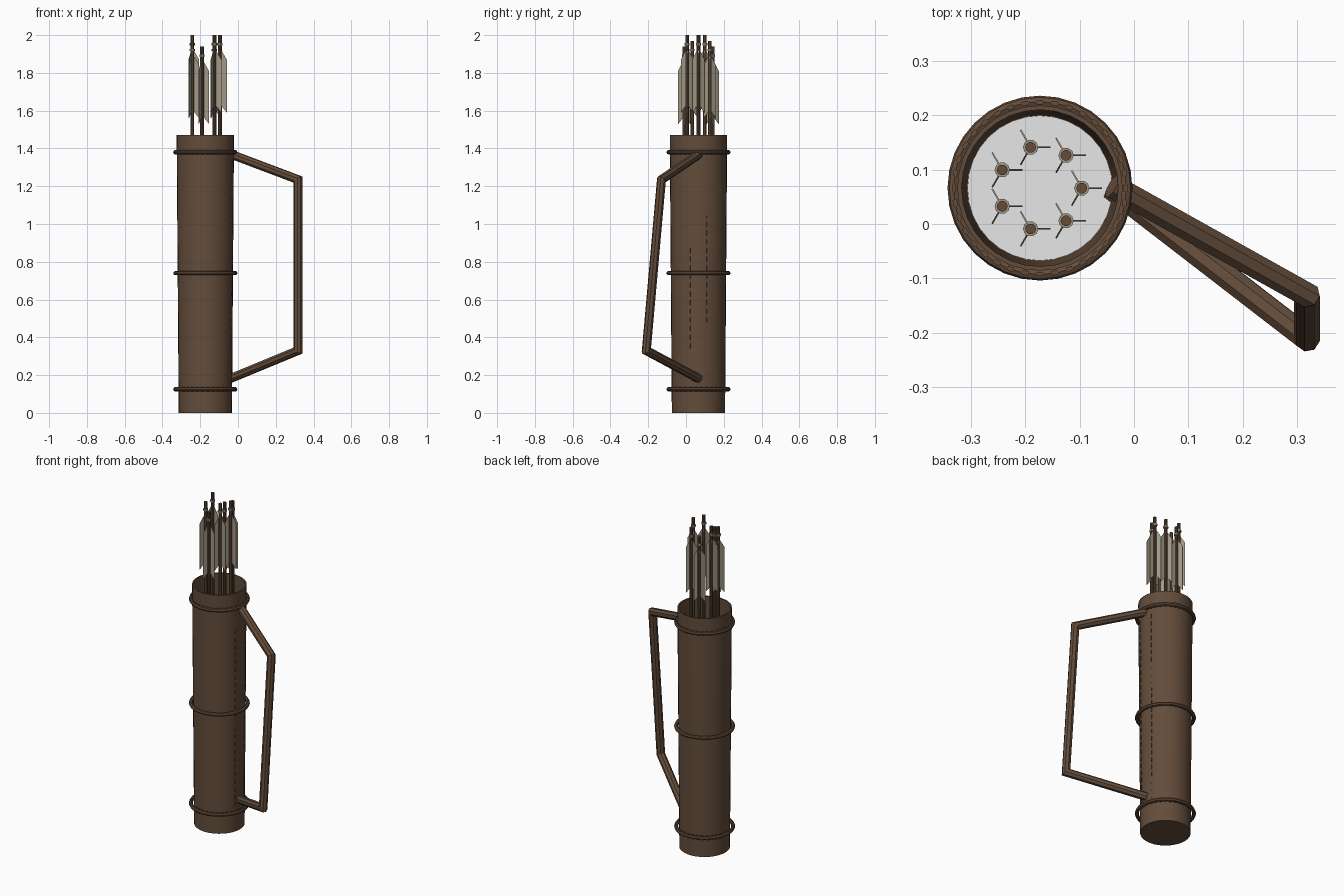
import bpy, bmesh, math
from mathutils import Vector, Matrix

if "Cube" in bpy.data.objects:
    bpy.data.objects.remove(bpy.data.objects["Cube"])

CX, CY = -0.173, 0.066          # quiver axis


def material(name, rgb):
    m = bpy.data.materials.new(name)
    m.diffuse_color = (*rgb, 1)
    m.use_nodes = True
    m.node_tree.nodes["Principled BSDF"].inputs["Base Color"].default_value = m.diffuse_color
    return m


LEATHER = material("brown leather", (0.125, 0.073, 0.043))
FEATHER = material("pale feather", (0.36, 0.32, 0.24))
LINING = material("white lining", (1.0, 1.0, 1.0))


def finish(name, bm, mat, smooth=True):
    bmesh.ops.recalc_face_normals(bm, faces=bm.faces)
    me = bpy.data.meshes.new(name)
    bm.to_mesh(me)
    bm.free()
    ob = bpy.data.objects.new(name, me)
    bpy.context.collection.objects.link(ob)
    me.materials.append(mat)
    if smooth:
        bpy.ops.object.select_all(action='DESELECT')
        ob.select_set(True)
        bpy.context.view_layer.objects.active = ob
        bpy.ops.object.shade_smooth_by_angle(angle=math.radians(30))
    return ob


def lathe(bm, profile, center, n, closed=False):
    """Revolve (radius, z) points; radius 0 makes a pole."""
    rings = []
    for r, z in profile:
        if r == 0:
            rings.append([bm.verts.new((*center, z))] * n)
        else:
            rings.append([bm.verts.new((center[0] + r * math.cos(2 * math.pi * i / n),
                                        center[1] + r * math.sin(2 * math.pi * i / n), z))
                          for i in range(n)])
    pairs = list(zip(rings, rings[1:]))
    if closed:
        pairs.append((rings[-1], rings[0]))
    for a, b in pairs:
        for i in range(n):
            j = (i + 1) % n
            quad = [a[i], a[j], b[j], b[i]]
            bm.faces.new(list(dict.fromkeys(quad)))


def mitred_tube(bm, path, radius, n=8):
    """Round tube along a path with mitred corners."""
    pts = [Vector(p) for p in path]
    dirs = [(b - a).normalized() for a, b in zip(pts, pts[1:])]
    side = dirs[0].cross(Vector((0, 0, 1))).normalized()
    up = side.cross(dirs[0])
    ring = [pts[0] + radius * (math.cos(t) * side + math.sin(t) * up)
            for t in (2 * math.pi * (i + .5) / n for i in range(n))]
    rows = [[bm.verts.new(p) for p in ring]]
    for k, d in enumerate(dirs):
        plane = (d + dirs[k + 1]).normalized() if k + 1 < len(dirs) else d
        ring = [p + d * ((pts[k + 1] - p).dot(plane) / d.dot(plane)) for p in ring]
        rows.append([bm.verts.new(p) for p in ring])
    for a, b in zip(rows, rows[1:]):
        for i in range(n):
            j = (i + 1) % n
            bm.faces.new((a[i], a[j], b[j], b[i]))
    bm.faces.new(rows[0])
    bm.faces.new(rows[-1])


def block(bm, size, angle, radius, z):
    """Small block placed around the quiver axis, its x side facing outward."""
    m = (Matrix.Translation((CX, CY, z)) @ Matrix.Rotation(angle, 4, 'Z')
         @ Matrix.Translation((radius, 0, 0)) @ Matrix.Diagonal((*size, 1)))
    bmesh.ops.create_cube(bm, size=1, matrix=m)


# Tapered tube with a closed base
bm = bmesh.new()
lathe(bm, [(0, 0), (0.141, 0), (0.152, 1.47), (0.144, 1.47), (0.134, 0.015), (0, 0.015)],
      (CX, CY), 32)
finish("quiver_body", bm, LEATHER)

# Pale floor inside
bm = bmesh.new()
lathe(bm, [(0, 0.018), (0.1335, 0.018)], (CX, CY), 32)
floor = finish("inner_floor", bm, LINING)
for p in floor.data.polygons:
    if p.normal.z < 0:
        p.flip()

# Three hoops
for name, z in (("lower_hoop", 0.125), ("middle_hoop", 0.74), ("upper_hoop", 1.38)):
    bm = bmesh.new()
    lathe(bm, [(0.159 + 0.011 * math.cos(t), z + 0.011 * math.sin(t))
               for t in (2 * math.pi * i / 8 for i in range(8))], (CX, CY), 32, closed=True)
    finish(name, bm, LEATHER)

# Stitches on the end hoops
bm = bmesh.new()
for z in (0.125, 1.38):
    for i in range(36):
        block(bm, (0.008, 0.012, 0.026), 2 * math.pi * i / 36, 0.158, z)
finish("hoop_stitches", bm, LEATHER, False)

# Two seams of dashes on the strap side
bm = bmesh.new()
for a in (-18, 18):
    for i in range(26):
        z = 0.17 + i * 0.046
        block(bm, (0.006, 0.004, 0.026), math.radians(a), 0.1415 + 0.0075 * z, z)
finish("seam_stitches", bm, LEATHER, False)

# Carrying strap
bm = bmesh.new()
mitred_tube(bm, [(-0.04, 0.07, 1.37), (0.318, -0.13, 1.235),
                 (0.318, -0.21, 0.33), (-0.04, 0.066, 0.182)], 0.024)
finish("carrying_strap", bm, LEATHER, False)

# Seven arrows: shaft, pale collar and three feathers each
tops = (2.0, 1.97, 1.94, 2.0, 1.97, 1.94, 2.0)
FIN = [(0.008, -0.08), (0.037, -0.13), (0.037, -0.41), (0.008, -0.375)]
for k, top in enumerate(tops):
    a = 2 * math.pi * k / 7
    c = (CX + 0.077 * math.cos(a), CY + 0.077 * math.sin(a))

    bm = bmesh.new()
    lathe(bm, [(0, 0.018), (0.010, 0.018), (0.010, top), (0, top)], c, 10)
    finish(f"arrow_shaft_{k + 1}", bm, LEATHER)

    bm = bmesh.new()
    lathe(bm, [(0.009, top - 0.055), (0.014, top - 0.055),
               (0.014, top - 0.043), (0.009, top - 0.043)], c, 10, closed=True)
    finish(f"arrow_collar_{k + 1}", bm, FEATHER)

    bm = bmesh.new()
    for f in range(3):
        t = 2 * math.pi * f / 3
        out = Vector((math.cos(t), math.sin(t), 0))
        wide = Vector((-out.y, out.x, 0)) * 0.0015
        front, back = ([bm.verts.new(Vector((*c, top + z)) + out * r + s * wide)
                        for r, z in FIN] for s in (1, -1))
        bm.faces.new(front)
        bm.faces.new(back[::-1])
        for i in range(4):
            j = (i + 1) % 4
            bm.faces.new((front[i], back[i], back[j], front[j]))
    finish(f"arrow_feathers_{k + 1}", bm, FEATHER, False)
